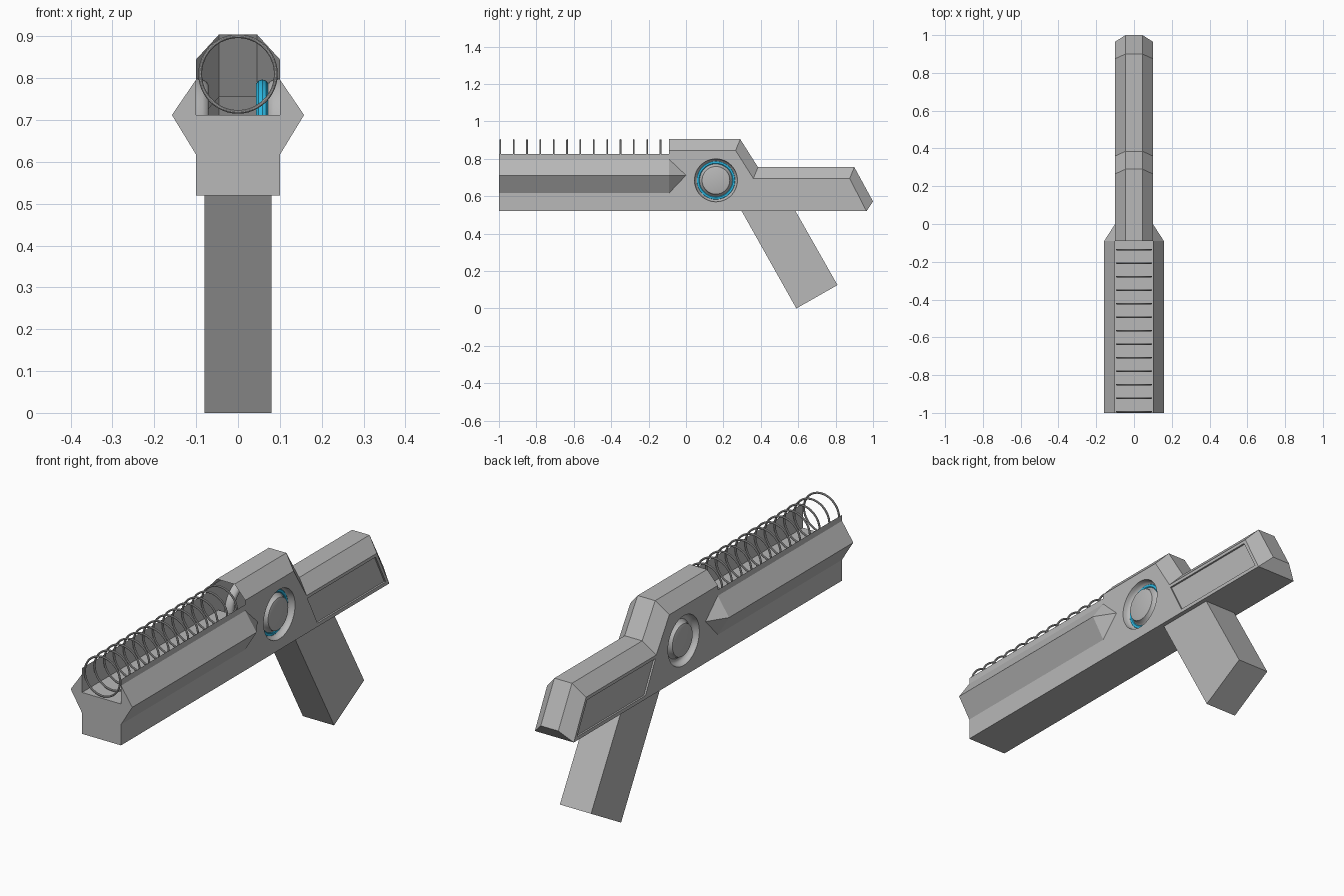
import bpy, bmesh, math

if "Cube" in bpy.data.objects:
    bpy.data.objects.remove(bpy.data.objects["Cube"])


def material(name, rgb):
    m = bpy.data.materials.new(name)
    m.diffuse_color = (*rgb, 1)
    m.use_nodes = True
    m.node_tree.nodes["Principled BSDF"].inputs["Base Color"].default_value = m.diffuse_color
    return m


GREY = material("metal grey", (0.48, 0.48, 0.48))
BLUE = material("glow blue", (0.025, 0.47, 0.75))


def finish(bm, name, mirror=False):
    """Turn a bmesh into an object, optionally mirrored across x = 0."""
    bmesh.ops.remove_doubles(bm, verts=bm.verts, dist=1e-5)
    bmesh.ops.recalc_face_normals(bm, faces=bm.faces)
    me = bpy.data.meshes.new(name)
    bm.to_mesh(me)
    bm.free()
    me.materials.append(GREY)
    ob = bpy.data.objects.new(name, me)
    bpy.context.collection.objects.link(ob)
    if mirror:
        mod = ob.modifiers.new("mirror", 'MIRROR')
        mod.merge_threshold = 0.0001
    return ob


def smooth(ob):
    bpy.ops.object.select_all(action='DESELECT')
    ob.select_set(True)
    bpy.context.view_layer.objects.active = ob
    bpy.ops.object.shade_smooth_by_angle(angle=math.radians(35))


def face(bm, pts):
    return bm.faces.new([bm.verts.new(p) for p in pts])


def torus(name, loc, rot, major, minor, mat):
    bpy.ops.mesh.primitive_torus_add(location=loc, rotation=rot, major_radius=major,
                                     minor_radius=minor, major_segments=48, minor_segments=10)
    ob = bpy.context.object
    ob.name = name
    ob.data.materials.append(mat)
    smooth(ob)
    return ob


W, T = 0.10, 0.045           # half width of the sides and of the flat top
DIAL_Y, DIAL_Z, DIAL_R, SEG = 0.16, 0.685, 0.115, 48

# Body shell: right half, with a round opening and a recessed stock panel
side = [(-1, .52), (-1, .825), (-.09, .825), (-.09, .845), (.265, .845),
        (.36, .695), (.875, .695), (.965, .52)]
ridge = [(-.09, .905), (.29, .905), (.385, .755), (.90, .755), (1.0, .572)]
panel = [(.366, .68), (.866, .68), (.94, .537), (.44, .537)]
hole = [(DIAL_Y + DIAL_R * math.cos(a * math.tau / SEG),
         DIAL_Z + DIAL_R * math.sin(a * math.tau / SEG)) for a in range(SEG)]

bm = bmesh.new()
edges = []
for loop in (side, hole, panel):
    vs = [bm.verts.new((W, y, z)) for y, z in loop]
    edges += [bm.edges.new((vs[i - 1], vs[i])) for i in range(len(vs))]
bmesh.ops.triangle_fill(bm, edges=edges, use_beauty=True, use_dissolve=False, normal=(1, 0, 0))
# panel recess
deep = W - 0.008
for i in range(4):
    (y0, z0), (y1, z1) = panel[i - 1], panel[i]
    face(bm, [(W, y0, z0), (W, y1, z1), (deep, y1, z1), (deep, y0, z0)])
face(bm, [(deep, y, z) for y, z in panel])
# chamfer and flat top strips
low = side[3:]
for i in range(4):
    (a0, b0), (a1, b1) = low[i], low[i + 1]
    (c0, d0), (c1, d1) = ridge[i], ridge[i + 1]
    face(bm, [(W, a0, b0), (W, a1, b1), (T, c1, d1), (T, c0, d0)])
    face(bm, [(T, c0, d0), (T, c1, d1), (0, c1, d1), (0, c0, d0)])
# rear lower bevel, underside, front cap and trough floor
face(bm, [(W, .965, .52), (0, .965, .52), (0, 1.0, .572), (T, 1.0, .572)])
face(bm, [(W, -1, .52), (0, -1, .52), (0, .965, .52), (W, .965, .52)])
face(bm, [(W, -1, .52), (0, -1, .52), (0, -1, .712), (W, -1, .712)])
face(bm, [(W, -1, .712), (0, -1, .712), (0, 0, .712), (W, 0, .712)])
finish(bm, "body_shell", mirror=True)

# Side flares along the barrel, running out to a point at y = 0
bm = bmesh.new()
top, tip, bot = (W, .797), (.158, .712), (W, .617)
for p, q in ((top, tip), (tip, bot)):
    face(bm, [(p[0], -1, p[1]), (q[0], -1, q[1]), (q[0], -.09, q[1]), (p[0], -.09, p[1])])
    face(bm, [(p[0], -.09, p[1]), (q[0], -.09, q[1]), (W, 0, .712)])
face(bm, [(x, -1, z) for x, z in (top, tip, bot)])
finish(bm, "barrel_flare", mirror=True)

# Tilted grip
bm = bmesh.new()
prof = [(.295, .525), (.59, 0), (.81, .125), (.583, .525)]
f = face(bm, [(-.08, y, z) for y, z in prof])
ext = bmesh.ops.extrude_face_region(bm, geom=[f], use_keep_orig=True)
bmesh.ops.translate(bm, vec=(.16, 0, 0),
                    verts=[v for v in ext["geom"] if isinstance(v, bmesh.types.BMVert)])
finish(bm, "grip")

# Dial: lathed groove and raised hub, on both sides
bm = bmesh.new()
lathe = [(DIAL_R, W), (.112, .085), (.106, .074), (.098, .07), (.088, .07),
         (.080, .076), (.074, .094), (.064, .097)]
rows = [[(x, DIAL_Y + r * math.cos(a * math.tau / SEG), DIAL_Z + r * math.sin(a * math.tau / SEG))
         for a in range(SEG)] for r, x in lathe]
for r0, r1 in zip(rows, rows[1:]):
    for i in range(SEG):
        face(bm, [r0[i - 1], r0[i], r1[i], r1[i - 1]])
face(bm, rows[-1])
smooth(finish(bm, "dial", mirror=True))

# Glowing ring in the right dial only
torus("dial_light", (.058, DIAL_Y, DIAL_Z), (0, math.pi / 2, 0), .096, .016, BLUE)

# Row of coil rings lying in the barrel trough
for i in range(13):
    torus(f"coil_ring_{i + 1}", (0, -.993 + i * .0714, .81), (math.pi / 2, 0, 0), .0905, .0045, GREY)
